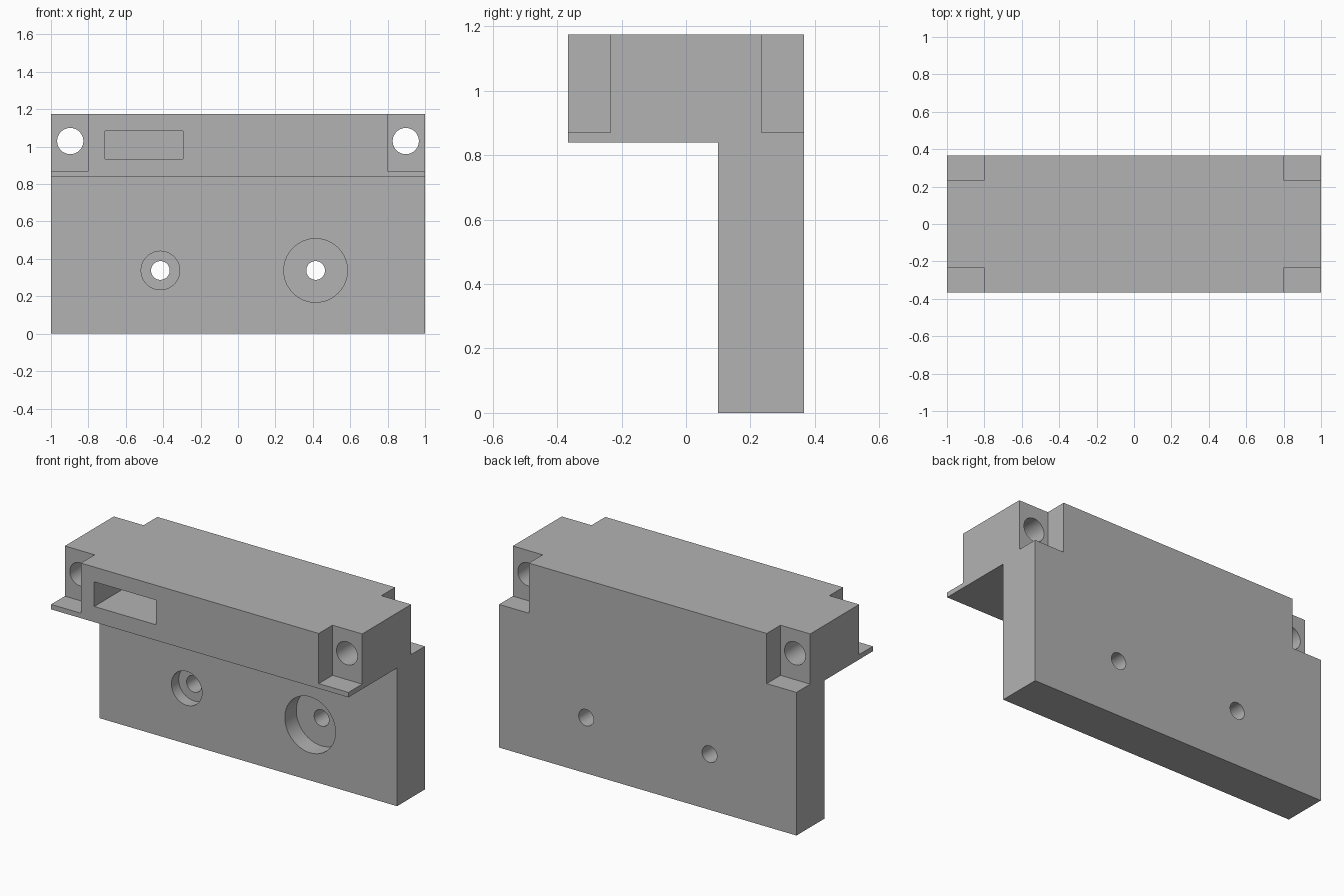
import bpy, bmesh
from math import radians, pi
from mathutils import Matrix

cube = bpy.data.objects.get("Cube")
if cube:
    bpy.data.objects.remove(cube, do_unlink=True)

FRONT, BACK = -0.367, 0.367
LEG_FRONT, SHELF, TOP = 0.1, 0.84, 1.175

grey = bpy.data.materials.new("plain grey")
grey.use_nodes = True
grey.diffuse_color = (0.448, 0.448, 0.448, 1)
grey.node_tree.nodes["Principled BSDF"].inputs["Base Color"].default_value = grey.diffuse_color


def add_object(name, bm):
    bmesh.ops.recalc_face_normals(bm, faces=bm.faces)
    mesh = bpy.data.meshes.new(name)
    bm.to_mesh(mesh)
    bm.free()
    mesh.materials.append(grey)
    obj = bpy.data.objects.new(name, mesh)
    bpy.context.scene.collection.objects.link(obj)
    return obj


def box(name, x, y, z):
    bm = bmesh.new()
    bmesh.ops.create_cube(bm, size=1)
    for v in bm.verts:
        v.co = [lo + (c + 0.5) * (hi - lo) for c, (lo, hi) in zip(v.co, (x, y, z))]
    return add_object(name, bm)


def bore(name, x, z, radius, y0, y1):
    """Cylinder running along the depth."""
    bm = bmesh.new()
    matrix = Matrix.Translation((x, (y0 + y1) / 2, z)) @ Matrix.Rotation(pi / 2, 4, "X")
    bmesh.ops.create_cone(bm, cap_ends=True, segments=64, radius1=radius,
                          radius2=radius, depth=y1 - y0, matrix=matrix)
    return add_object(name, bm)


# L-shaped body, extruded across the width
bm = bmesh.new()
profile = [(LEG_FRONT, 0), (BACK, 0), (BACK, TOP), (FRONT, TOP), (FRONT, SHELF), (LEG_FRONT, SHELF)]
face = bm.faces.new([bm.verts.new((-1, y, z)) for y, z in profile])
side = bmesh.ops.extrude_face_region(bm, geom=[face])["geom"]
bmesh.ops.translate(bm, vec=(2, 0, 0), verts=[g for g in side if isinstance(g, bmesh.types.BMVert)])
body = add_object("bracket_body", bm)

cutters = []
for s in (-1, 1):
    # Corner notches, front and back
    x = sorted((s * 0.8, s * 1.1))
    for y in ((FRONT - 0.1, -0.235), (0.235, BACK + 0.1)):
        cutters.append(box("notch_cutter", x, y, (0.87, TOP + 0.1)))
    # Corner holes and leg screw holes
    cutters.append(bore("corner_hole_cutter", s * 0.897, 1.03, 0.07, -0.5, 0.5))
    cutters.append(bore("screw_hole_cutter", s * 0.415, 0.338, 0.05, 0, 0.5))

# Counterbores of two sizes and the front slot
cutters.append(bore("small_counterbore_cutter", -0.415, 0.338, 0.103, 0, LEG_FRONT + 0.07))
cutters.append(bore("large_counterbore_cutter", 0.415, 0.338, 0.17, 0, LEG_FRONT + 0.11))
cutters.append(box("slot_cutter", (-0.71, -0.295), (FRONT - 0.1, 0.1), (0.935, 1.085)))

bpy.ops.object.select_all(action="DESELECT")
body.select_set(True)
bpy.context.view_layer.objects.active = body
for cutter in cutters:
    cutter.hide_render = True
    mod = body.modifiers.new("cut", "BOOLEAN")
    mod.operation, mod.solver, mod.object = "DIFFERENCE", "EXACT", cutter
    bpy.ops.object.modifier_apply(modifier=mod.name)
    bpy.data.objects.remove(cutter, do_unlink=True)

bpy.ops.object.shade_smooth_by_angle(angle=radians(30))
